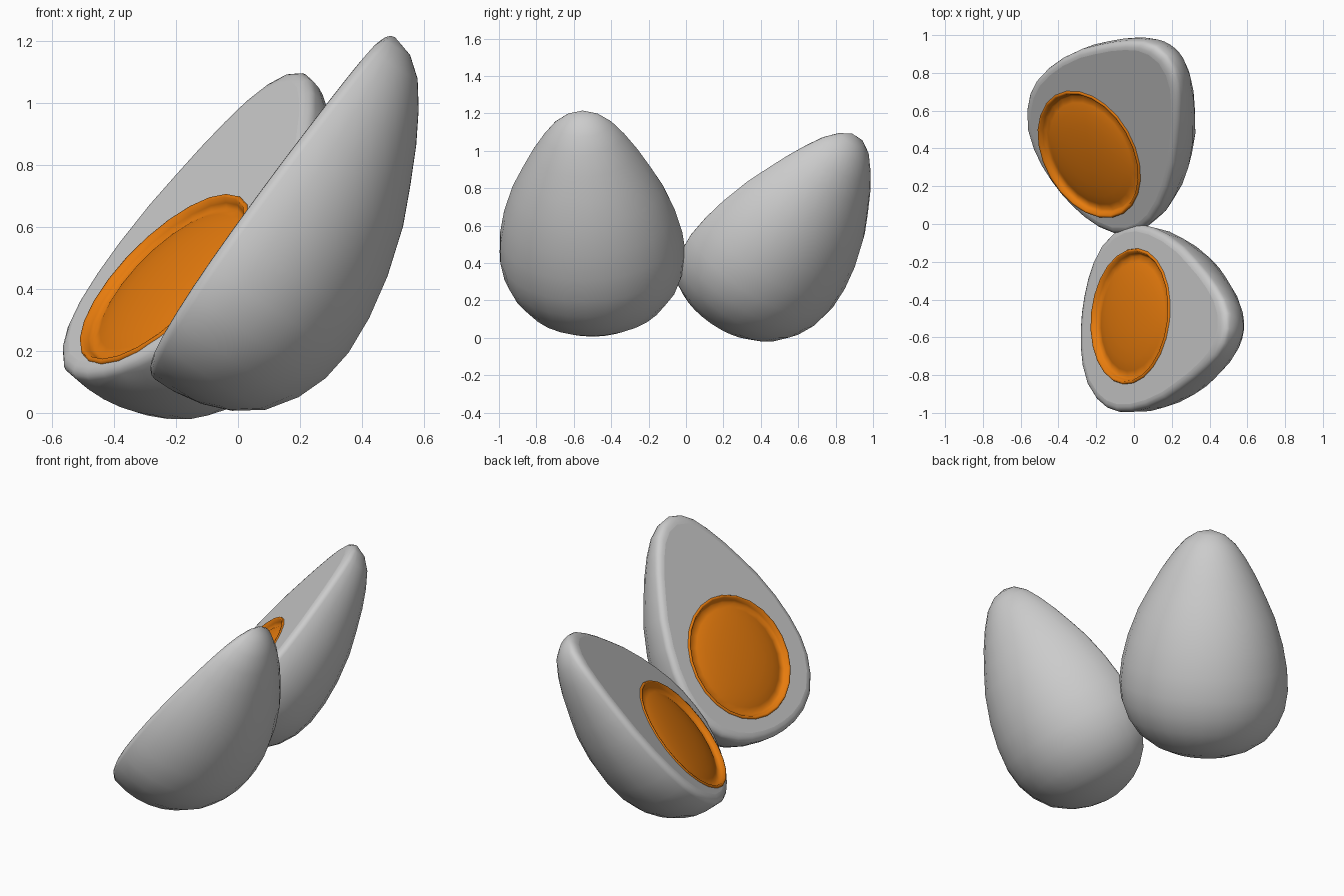
import bpy, bmesh
from math import pi, sin, cos
from mathutils import Vector, Matrix

if "Cube" in bpy.data.objects:
    bpy.data.objects.remove(bpy.data.objects["Cube"])

# Egg outline: (distance from the fat end, half width)
OUTLINE = [(0, 0), (.006, .09), (.024, .185), (.06, .28), (.125, .375), (.22, .445),
           (.32, .485), (.43, .5), (.56, .49), (.7, .46), (.86, .405), (.98, .345),
           (1.1, .28), (1.2, .215), (1.28, .15), (1.33, .08), (1.35, 0)]
RIM = .035
YOLK_R = .364
# Yolk: thin lip, groove, then a low dome: (radius, height above the cut face)
YOLK = [(.355, -.03), (YOLK_R, -.004), (.358, .007), (.347, .006), (.337, -.012),
        (.325, -.026), (.29, -.013), (.24, -.001), (.17, .009), (.09, .015), (0, .017)]


def spin_profile(bm, points, axis, angle, steps):
    verts = [bm.verts.new(p) for p in points]
    edges = [bm.edges.new(pair) for pair in zip(verts, verts[1:])]
    bmesh.ops.spin(bm, geom=verts + edges, cent=(0, 0, 0), axis=axis,
                   angle=angle, steps=steps)
    bmesh.ops.remove_doubles(bm, verts=bm.verts[:], dist=1e-4)


def finish(bm, name, matrix, color=None):
    bmesh.ops.recalc_face_normals(bm, faces=bm.faces[:])
    if color and sum(f.normal.z * f.calc_area() for f in bm.faces) < 0:
        bmesh.ops.reverse_faces(bm, faces=bm.faces[:])
    mesh = bpy.data.meshes.new(name)
    bm.to_mesh(mesh)
    bm.free()
    obj = bpy.data.objects.new(name, mesh)
    bpy.context.collection.objects.link(obj)
    obj.matrix_world = matrix
    if color:
        mat = bpy.data.materials.new(name)
        mat.diffuse_color = color
        mat.use_nodes = True
        mat.node_tree.nodes["Principled BSDF"].inputs["Base Color"].default_value = mat.diffuse_color
        mesh.materials.append(mat)


def egg_half(name, position, long_axis, normal, yolk_at, size=1):
    # Local frame: x along the egg, z out of the cut face
    u = Vector(long_axis).normalized()
    n = Vector(normal)
    n = (n - u * n.dot(u)).normalized()
    frame = Matrix((u, n.cross(u), n)).transposed().to_4x4()
    frame.translation = position

    # White: half-turned egg
    bm = bmesh.new()
    spin_profile(bm, [((s - .5) * size, r * size, 0) for s, r in OUTLINE],
                 (1, 0, 0), pi, 14)
    for vert in bm.verts:
        vert.co.z = -abs(vert.co.z) * .92 - RIM

    # Rounded rim up to the cut face
    loop = [e for e in bm.edges if e.is_boundary]
    previous = 1.0
    for k in range(1, 5):
        a = k * pi / 8
        scale = 1 - .08 * (1 - cos(a))
        out = bmesh.ops.extrude_edge_only(bm, edges=loop)['geom']
        loop = [g for g in out if isinstance(g, bmesh.types.BMEdge)]
        for vert in [g for g in out if isinstance(g, bmesh.types.BMVert)]:
            vert.co.x = .1 + (vert.co.x - .1) * scale / previous
            vert.co.y *= scale / previous
            vert.co.z = -RIM * (1 - sin(a))
        previous = scale
    for f in bm.faces:
        f.smooth = True

    # Cut face with a round opening for the yolk
    seat = Matrix.Translation((*yolk_at, 0))
    hole = bmesh.ops.create_circle(bm, segments=24, radius=YOLK_R - .006,
                                   matrix=seat)['verts']
    ring = list({e for vert in hole for e in vert.link_edges})
    bmesh.ops.triangle_fill(bm, edges=loop + ring, use_beauty=True, normal=(0, 0, 1))
    finish(bm, name + "_egg_white", frame)

    # Yolk
    bm = bmesh.new()
    spin_profile(bm, [(r, 0, z) for r, z in YOLK], (0, 0, 1), 2 * pi, 24)
    for f in bm.faces:
        f.smooth = True
    finish(bm, name + "_yolk", frame @ seat, (.8, .2, .004, 1))


egg_half("front", (-.007, -.5, .535), (.57, -.06, .82), (-.82, .09, .565), (-.02, .01))
egg_half("back", (-.192, .42, .505), (.415, .552, .722), (-.66, -.365, .66),
         (-.1, .005), .985)
